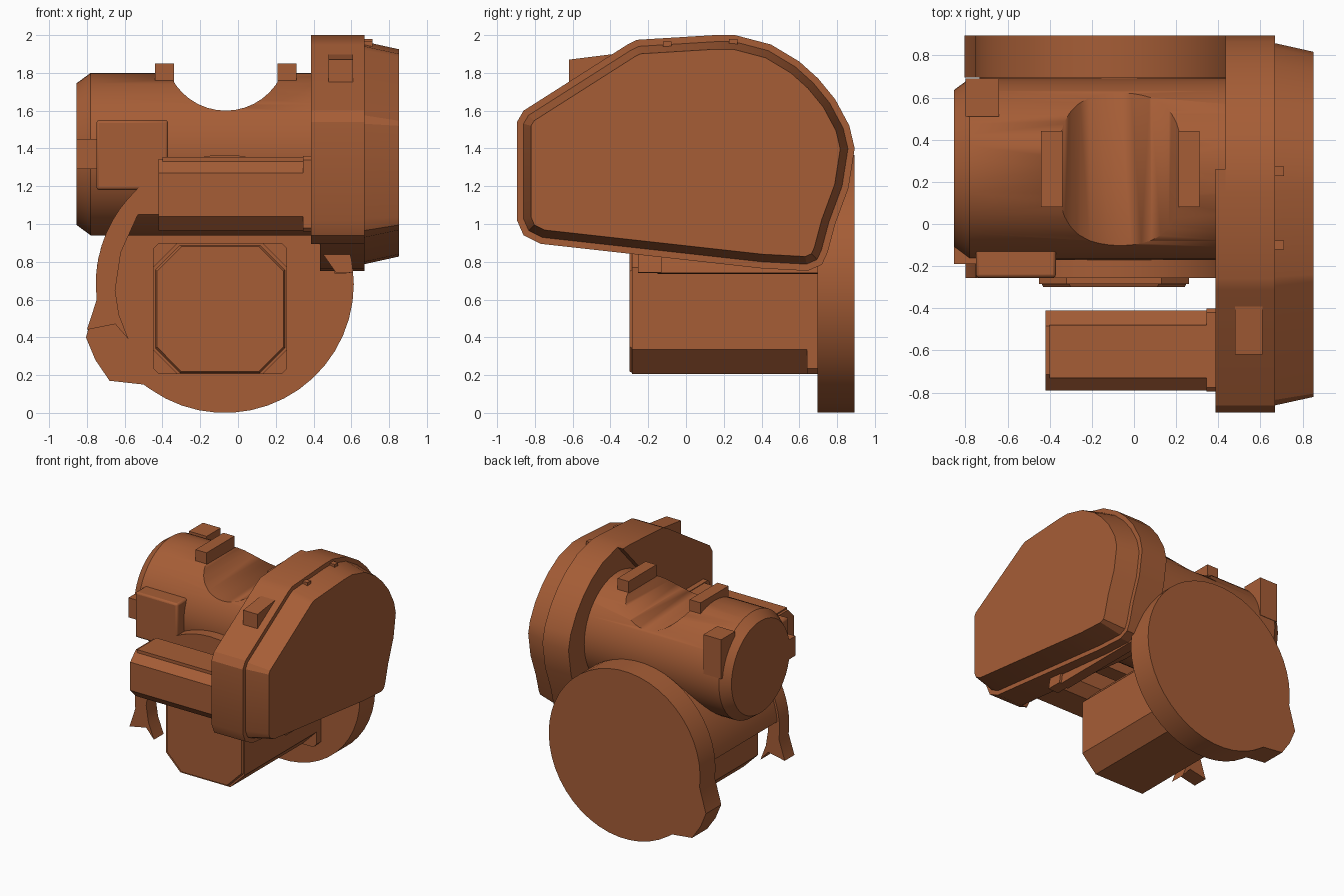
import bpy, bmesh, math
from mathutils import Vector

if "Cube" in bpy.data.objects:
    bpy.data.objects.remove(bpy.data.objects["Cube"])

paint = bpy.data.materials.new("rust_paint")
paint.diffuse_color = (0.38, 0.11, 0.037, 1)
paint.use_nodes = True
paint.node_tree.nodes["Principled BSDF"].inputs["Base Color"].default_value = paint.diffuse_color


def loft(name, sections, axis):
    """Join (position, 2D profile) sections along the X or Y axis into a closed solid."""
    bm = bmesh.new()
    rings = []
    for d, prof in sections:
        rings.append([bm.verts.new((d, a, b) if axis == 'X' else (a, d, b)) for a, b in prof])
    for r, s in zip(rings, rings[1:]):
        for i in range(len(r)):
            j = (i + 1) % len(r)
            bm.faces.new((r[i], r[j], s[j], s[i]))
    bm.faces.new(rings[0])
    bm.faces.new(rings[-1])
    bmesh.ops.recalc_face_normals(bm, faces=bm.faces)
    me = bpy.data.meshes.new(name)
    bm.to_mesh(me)
    bm.free()
    ob = bpy.data.objects.new(name, me)
    bpy.context.collection.objects.link(ob)
    me.materials.append(paint)
    bpy.ops.object.select_all(action='DESELECT')
    ob.select_set(True)
    bpy.context.view_layer.objects.active = ob
    bpy.ops.object.shade_smooth_by_angle(angle=math.radians(25))
    return ob


def prism(name, prof, axis, a, b):
    return loft(name, [(a, prof), (b, prof)], axis)


def box(name, x, y, z, bevel=0):
    ob = prism(name, [(x[0], z[0]), (x[1], z[0]), (x[1], z[1]), (x[0], z[1])], 'Y', *y)
    if bevel:
        m = ob.modifiers.new("bevel", 'BEVEL')
        m.width, m.segments = bevel, 2
        bpy.ops.object.modifier_apply(modifier=m.name)
    return ob


def arc(cx, cz, r, a0, a1, n):
    return [(cx + r * math.cos(math.radians(a0 + (a1 - a0) * i / n)),
             cz + r * math.sin(math.radians(a0 + (a1 - a0) * i / n))) for i in range(n + 1)]


def circle(cx, cz, r, n):
    return arc(cx, cz, r, 0, 360, n)[:-1]


def octagon(x0, x1, z0, z1, c):
    return [(x0 + c, z0), (x1 - c, z0), (x1, z0 + c), (x1, z1 - c),
            (x1 - c, z1), (x0 + c, z1), (x0, z1 - c), (x0, z0 + c)]


def inset(prof, w):
    """Offset a counter-clockwise profile inwards by w."""
    out = []
    for i, p in enumerate(prof):
        p, a, b = Vector(p), Vector(prof[i - 1]), Vector(prof[(i + 1) % len(prof)])
        e, f = (p - a).normalized(), (b - p).normalized()
        n = Vector((-e.y, e.x)) + Vector((-f.y, f.x))
        out.append(tuple(p + n * (2 * w / n.length_squared)))
    return out


# Horizontal barrel with chamfered end and a saddle cut in its top
barrel = loft("barrel", [(-0.855, circle(0.26, 1.37, 0.375, 48)),
                         (-0.78, circle(0.26, 1.37, 0.43, 48)),
                         (0.5, circle(0.26, 1.37, 0.43, 48))], 'X')
cutter = prism("saddle_cutter", circle(-0.065, 1.925, 0.325, 40), 'Y', -0.5, 1.0)
cutter.hide_render = True
m = barrel.modifiers.new("saddle", 'BOOLEAN')
m.object, m.operation, m.solver = cutter, 'DIFFERENCE', 'EXACT'
bpy.context.view_layer.objects.active = barrel
bpy.ops.object.modifier_apply(modifier=m.name)
bpy.data.objects.remove(cutter)

# Saddle rails and barrel pads
for side, x in (("left", -0.44), ("right", 0.21)):
    box("saddle_rail_" + side, (x, x + 0.1), (0.08, 0.44), (1.71, 1.85))
box("front_pad", (-0.75, -0.37), (-0.255, -0.05), (1.18, 1.55), 0.015)
box("front_pad_stub", (-0.855, -0.74), (-0.19, -0.05), (1.29, 1.45))
box("rear_pad", (-0.8, -0.64), (0.51, 0.69), (1.42, 1.74))

# Large side cover with a stepped, tapered lid
cover = [(-0.895, 1.02), (-0.86, 0.94), (-0.77, 0.895), (0.4, 0.765), (0.645, 0.752),
         (0.72, 0.785), (0.75, 0.85), (0.79, 1.0), (0.86, 1.19), (0.893, 1.4),
         (0.865, 1.52), (0.79, 1.66), (0.7, 1.77), (0.6, 1.86), (0.45, 1.95),
         (0.26, 2.0), (0.15, 2.0), (-0.26, 1.975), (-0.31, 1.95), (-0.86, 1.6), (-0.895, 1.54)]
loft("side_cover", [(0.435, cover), (0.67, cover), (0.67, inset(cover, 0.035)),
                    (0.852, inset(cover, 0.075))], 'X')
inner = [p for p in cover if p[0] < 0.3]
inner[4:4] = []
prism("cover_inner_step", inner, 'X', 0.387, 0.45)
for i, (y, z) in enumerate(((-0.1, 1.965), (0.25, 1.98))):
    box("lid_tab_%d" % i, (0.66, 0.712), (y - 0.022, y + 0.022), (z - 0.05, z))
prism("cover_lug", [(-0.62, 1.7), (-0.38, 1.8), (-0.38, 1.9), (-0.62, 1.87)], 'X', 0.48, 0.61)

# Rear disc with a lug on its lower left
CX, CZ, R = -0.07, 0.683, 0.683
disc = arc(CX, CZ, R, -125, 187, 40) + [(-0.805, 0.4), (-0.755, 0.28), (-0.68, 0.17), (-0.5, 0.15)]
prism("rear_disc", disc, 'Y', 0.695, 0.893)

# Arched housing between the disc and the front flange
arch = arc(CX, CZ, 0.665, 5, 175, 28) + arc(CX, CZ, 0.585, 175, 5, 28)
prism("arched_housing", arch, 'Y', -0.15, 0.7)
flange = (arc(CX, CZ, R, 5, 187, 30)
          + [(-0.8, 0.44), (-0.65, 0.47), (-0.58, 0.39), (-0.63, 0.52), (-0.65, 0.65),
             (-0.62, 0.85), (-0.53, 1.05), (0.38, 1.05), (0.45, 0.84), (0.52, 0.74)])
prism("front_flange", flange, 'Y', -0.255, -0.13)

# Lower box with clipped corners on a square mounting plate
prism("lower_box", octagon(-0.45, 0.26, 0.205, 0.9, 0.13), 'Y', -0.285, 0.65)
loft("lower_box_face", [(-0.28, octagon(-0.44, 0.25, 0.21, 0.89, 0.13)),
                        (-0.3, octagon(-0.43, 0.24, 0.22, 0.88, 0.13))], 'Y')
prism("lower_box_plate", octagon(-0.45, 0.26, 0.205, 0.9, 0.03), 'Y', 0.64, 0.7)

# Motor fixed to the cover, with its mounting plate
prism("motor", octagon(-0.79, -0.41, 0.965, 1.345, 0.075), 'X', -0.42, 0.36)
prism("motor_plate", octagon(-0.795, -0.4, 0.96, 1.36, 0.02), 'X', 0.345, 0.4)
prism("motor_top_rib", [(-0.73, 1.3), (-0.48, 1.3), (-0.48, 1.355), (-0.73, 1.355)], 'X', -0.4, 0.36)
